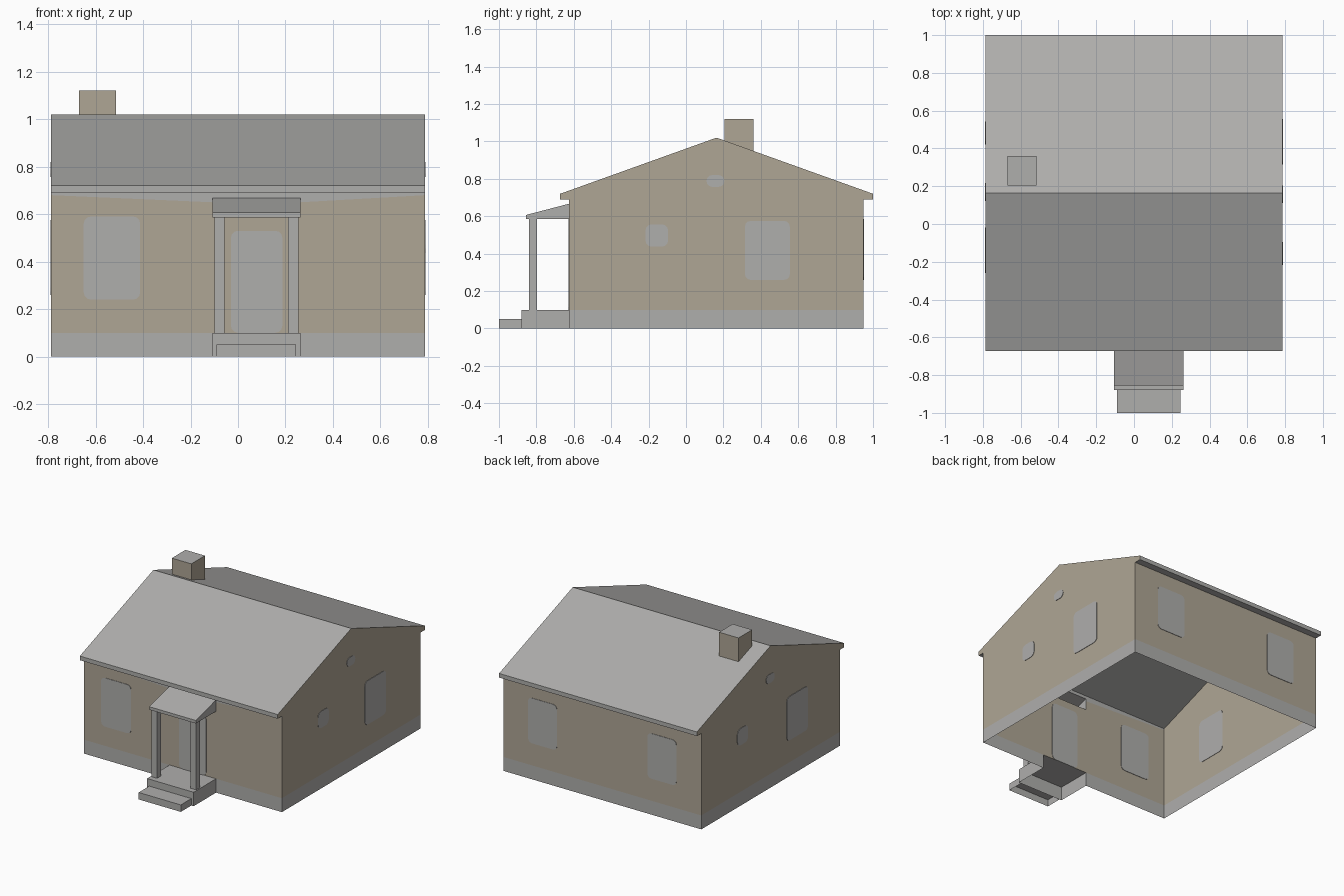
import bpy, math
from mathutils import Vector

cube = bpy.data.objects.get("Cube")
if cube:
    bpy.data.objects.remove(cube, do_unlink=True)


def material(name, rgb):
    m = bpy.data.materials.new(name)
    m.use_nodes = True
    m.diffuse_color = (*rgb, 1)
    m.node_tree.nodes["Principled BSDF"].inputs["Base Color"].default_value = (*rgb, 1)
    return m


MATS = [material("stone grey", (0.43, 0.425, 0.415)),
        material("beige plaster", (0.43, 0.38, 0.30))]
GREY, BEIGE = 0, 1

# House limits
X, FRONT, BACK, EAVE, RIDGE_Y = 0.787, -0.625, 0.95, 0.69, 0.163
BASE = 0.1


def build(name, polys):
    """Make an object from (points, colour) polygons."""
    verts, faces = [], []
    for pts, _ in polys:
        faces.append(range(len(verts), len(verts) + len(pts)))
        verts += pts
    me = bpy.data.meshes.new(name)
    me.from_pydata(verts, [], [list(f) for f in faces])
    for m in MATS:
        me.materials.append(m)
    for p, (_, c) in zip(me.polygons, polys):
        p.material_index = c
    ob = bpy.data.objects.new(name, me)
    bpy.context.collection.objects.link(ob)
    return ob


def prism(name, profile, x0, x1, skip=(), side=GREY, end=GREY):
    """Extrude a clockwise (y, z) profile along x; skip drops edges by number."""
    n = len(profile)
    a = [(x0, y, z) for y, z in profile]
    b = [(x1, y, z) for y, z in profile]
    polys = [([a[i], b[i], b[(i + 1) % n], a[(i + 1) % n]][::-1], side)
             for i in range(n) if i not in skip]
    polys += [(a, end), (b[::-1], end)]
    return build(name, polys)


def box(name, x0, x1, y0, y1, z0, z1, skip=()):
    return prism(name, [(y0, z0), (y0, z1), (y1, z1), (y1, z0)], x0, x1, skip)


def pane(name, u0, u1, z0, z1, r, place):
    """Thin rounded plate straddling a wall; place maps (u, z, depth) to 3D."""
    loop = []
    for k, (cu, cz) in enumerate([(u1 - r, z1 - r), (u0 + r, z1 - r),
                                  (u0 + r, z0 + r), (u1 - r, z0 + r)]):
        for s in range(4):
            t = math.radians(90 * k + 30 * s)
            loop.append((cu + r * math.cos(t), cz + r * math.sin(t)))
    d = 0.003
    a = [place(u, z, d) for u, z in loop]
    b = [place(u, z, -d) for u, z in loop]
    n = len(loop)
    polys = [(a, GREY), (b[::-1], GREY)]
    polys += [([a[i], b[i], b[(i + 1) % n], a[(i + 1) % n]], GREY) for i in range(n)]
    return build(name, polys)


# Front wall, open behind the porch platform and porch roof
P0, P1 = -0.107, 0.263
PORCH_LOW, PORCH_HIGH = 0.585, 0.667


def front_face(pts, c):
    return ([(x, FRONT, z) for x, z in pts], c)


front = []
for xa, xb, za, zb in [(-X, P0, 0.68, 0.65), (P1, X, 0.65, 0.68)]:
    front += [front_face([(xa, 0), (xb, 0), (xb, BASE), (xa, BASE)], GREY),
              front_face([(xa, BASE), (xb, BASE), (xb, zb), (xa, za)], BEIGE),
              front_face([(xa, za), (xb, zb), (xb, EAVE), (xa, EAVE)], GREY)]
front += [front_face([(P0, BASE), (P1, BASE), (P1, PORCH_LOW), (P0, PORCH_LOW)], BEIGE),
          front_face([(P0, PORCH_HIGH), (P1, PORCH_HIGH), (P1, EAVE), (P0, EAVE)], GREY)]
build("front_wall", front)

# Back wall
build("back_wall", [([(X, BACK, a), (-X, BACK, a), (-X, BACK, b), (X, BACK, b)], c)
                    for a, b, c in [(0, BASE, GREY), (BASE, EAVE, BEIGE)]])

# Gable walls
for name, x in [("left_gable_wall", X), ("right_gable_wall", -X)]:
    base = [(x, FRONT, 0), (x, BACK, 0), (x, BACK, BASE), (x, FRONT, BASE)]
    gable = [(x, FRONT, BASE), (x, BACK, BASE), (x, BACK, EAVE),
             (x, RIDGE_Y, 0.972), (x, FRONT, EAVE)]
    order = 1 if x > 0 else -1
    build(name, [(base[::order], GREY), (gable[::order], BEIGE)])

# Roof slab with boxed eaves and plaster ends
prism("roof", [(-0.673, EAVE), (-0.673, 0.72), (RIDGE_Y, 1.02), (1.0, 0.72),
               (1.0, EAVE), (BACK, EAVE), (RIDGE_Y, 0.972), (FRONT, EAVE)],
      -X, X, end=BEIGE)

# Chimney: plaster sides, grey cap
chimney = box("chimney", -0.67, -0.515, 0.205, 0.36, 0.93, 1.12)
for p in chimney.data.polygons:
    p.material_index = GREY if abs(p.normal.z) > 0.5 else BEIGE

# Porch: hollow platform and step, posts, lean-to roof
box("porch_platform", P0, P1, -0.88, FRONT, 0, BASE, skip=(2, 3))
box("porch_step", -0.09, 0.245, -1.0, -0.88, 0, 0.05, skip=(2, 3))
for name, x in [("right_post", -0.1), ("left_post", 0.211)]:
    box(name, x, x + 0.044, -0.84, -0.797, BASE, PORCH_LOW, skip=(1, 3))
prism("porch_roof", [(-0.855, PORCH_LOW), (-0.855, 0.607), (FRONT, PORCH_HIGH),
                     (FRONT, PORCH_LOW)], P0, P1, skip=(2,))


# Door and windows
def on_front(u, z, d):
    return (u, FRONT - d, z)


def on_back(u, z, d):
    return (-u, BACK + d, z)


def on_left(u, z, d):
    return (X + d, u, z)


def on_right(u, z, d):
    return (-X - d, 2 * RIDGE_Y - u, z)


pane("door", -0.03, 0.187, BASE, 0.53, 0.03, on_front)
pane("front_window", -0.65, -0.412, 0.24, 0.59, 0.03, on_front)
for side, u in [("left", -0.59), ("right", 0.36)]:
    pane("back_window_" + side, u, u + 0.23, 0.26, 0.585, 0.03, on_back)
for side, place, u in [("left", on_left, 0.315), ("right", on_right, 0.345)]:
    pane(side + "_large_window", u, u + 0.24, 0.26, 0.575, 0.03, place)
    pane(side + "_small_window", -0.217, -0.095, 0.437, 0.557, 0.035, place)
    pane(side + "_attic_window", 0.11, 0.205, 0.757, 0.82, 0.03, place)
